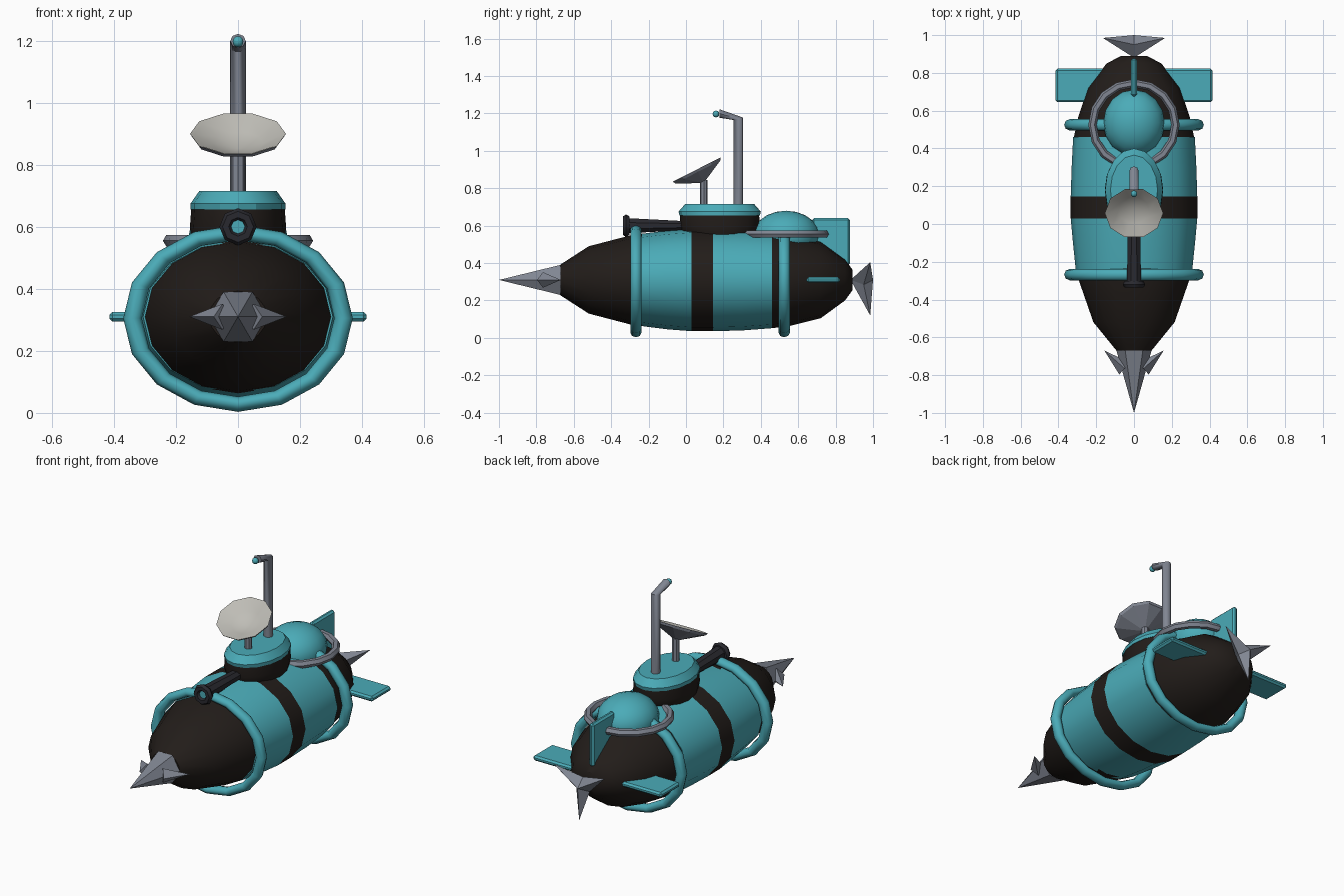
import bpy, bmesh
from math import sin, cos, pi, radians
from mathutils import Vector

if "Cube" in bpy.data.objects:
    bpy.data.objects.remove(bpy.data.objects["Cube"])


def material(name, r, g, b):
    m = bpy.data.materials.new(name)
    m.diffuse_color = (r, g, b, 1)
    m.use_nodes = True
    m.node_tree.nodes["Principled BSDF"].inputs["Base Color"].default_value = m.diffuse_color
    return m


TEAL = material("teal", 0.07, 0.41, 0.48)
BLACK = material("black", 0.016, 0.012, 0.010)
GUN = material("gunmetal", 0.022, 0.022, 0.028)
STEEL = material("steel", 0.22, 0.24, 0.29)
PALE = material("pale", 0.52, 0.51, 0.47)


def finish(ob, name, mat, angle=35):
    ob.name = ob.data.name = name
    ob.data.materials.append(mat)
    if angle:
        ob.data.shade_smooth()
        ob.data.set_sharp_from_angle(angle=radians(angle))
    return ob


def from_bmesh(bm, name, mat, angle=35):
    bmesh.ops.remove_doubles(bm, verts=bm.verts, dist=1e-5)
    bmesh.ops.recalc_face_normals(bm, faces=bm.faces)
    me = bpy.data.meshes.new(name)
    bm.to_mesh(me)
    bm.free()
    ob = bpy.data.objects.new(name, me)
    bpy.context.collection.objects.link(ob)
    return finish(ob, name, mat, angle)


def loft(name, rings, n, mat, angle=35, phase=0.0, caps=True):
    """Skin elliptical rings; each is (y1, z1, y2, z2, half_width) seen from the side."""
    bm = bmesh.new()
    loops = []
    for y1, z1, y2, z2, rx in rings:
        loop = []
        for i in range(n):
            a = 2 * pi * i / n + phase
            c, s = cos(a) / 2, sin(a)
            loop.append(bm.verts.new((rx * s, (y1 + y2) / 2 + (y2 - y1) * c,
                                      (z1 + z2) / 2 + (z2 - z1) * c)))
        loops.append(loop)
    for a, b in zip(loops, loops[1:]):
        for i in range(n):
            j = (i + 1) % n
            bm.faces.new((a[i], a[j], b[j], b[i]))
    if caps:
        for loop, ring in ((loops[0], rings[0]), (loops[-1], rings[-1])):
            if ring[4] > 0:
                bm.faces.new(loop)
    return from_bmesh(bm, name, mat, angle)


def along_y(z, stations):
    return [(y, z - h, y, z + h, w) for y, h, w in stations]


def flat(y, stations):
    return [(y - ry, z, y + ry, z, rx) for z, ry, rx in stations]


def torus(name, loc, major, minor, n, m, mat, upright=False, squash=1):
    bpy.ops.mesh.primitive_torus_add(location=loc, rotation=(pi / 2 if upright else 0, 0, 0),
                                     major_radius=major, minor_radius=minor,
                                     major_segments=n, minor_segments=m)
    ob = bpy.context.object
    ob.scale.y = squash
    return finish(ob, name, mat, 50)


def box(name, lo, hi, mat, bevel=0.01):
    bm = bmesh.new()
    bmesh.ops.create_cube(bm, size=1)
    lo, hi = Vector(lo), Vector(hi)
    for v in bm.verts:
        v.co = (lo + hi) / 2 + v.co * (hi - lo)
    bmesh.ops.bevel(bm, geom=bm.edges[:], offset=bevel, segments=1, affect='EDGES')
    return from_bmesh(bm, name, mat, 0)


# Hull in painted sections: (y, half height, half width)
Z = 0.31
sections = {
    "nose_hull": (BLACK, [(-0.67, 0.083, 0.093), (-0.52, 0.18, 0.215),
                          (-0.29, 0.24, 0.295), (-0.235, 0.247, 0.305)]),
    "front_hull": (TEAL, [(-0.265, 0.243, 0.306), (-0.1, 0.264, 0.323), (0.03, 0.274, 0.335)]),
    "hull_stripe": (BLACK, [(0.03, 0.274, 0.335), (0.145, 0.274, 0.335)]),
    "rear_hull": (TEAL, [(0.145, 0.274, 0.335), (0.3, 0.27, 0.33), (0.46, 0.258, 0.322)]),
    "tail_hull": (BLACK, [(0.46, 0.258, 0.318), (0.56, 0.245, 0.297), (0.72, 0.205, 0.245),
                          (0.85, 0.11, 0.145), (0.89, 0.055, 0.068)]),
}
for name, (mat, stations) in sections.items():
    loft(name, along_y(Z, stations), 16, mat)

# Hull hoops
for name, y in (("front_hoop", -0.268), ("rear_hoop", 0.525)):
    torus(name, (0, y, 0.305), 0.34, 0.03, 16, 8, TEAL, True, 0.815)

# Nose spike with two side barbs
loft("nose_spike", along_y(Z, [(-0.67, 0.093, 0.093), (-1.0, 0, 0)]), 6, STEEL, 0, pi / 6)
for side, sx in (("left", -1), ("right", 1)):
    base, tip = Vector((sx * 0.05, -0.765, Z)), Vector((sx * 0.157, -0.67, Z))
    d = tip - base
    bpy.ops.mesh.primitive_cone_add(vertices=4, radius1=0.042, depth=d.length,
                                    location=(base + tip) / 2)
    ob = bpy.context.object
    ob.rotation_euler = d.to_track_quat('Z', 'Y').to_euler()
    finish(ob, side + "_barb", STEEL, 0)

# Three-bladed propeller
bm = bmesh.new()
front, back = bm.verts.new((0, 0.88, Z)), bm.verts.new((0, 1.0, Z))
star = []
for i in range(6):
    a = -pi / 2 + i * pi / 3
    r, y = ((0.19, 0.985), (0.05, 0.95))[i % 2]
    star.append(bm.verts.new((r * cos(a), y, Z + r * sin(a))))
for i in range(6):
    for apex in (front, back):
        bm.faces.new((apex, star[i], star[(i + 1) % 6]))
from_bmesh(bm, "propeller", STEEL, 0)

# Tail fins
box("left_fin", (-0.415, 0.645, 0.295), (-0.1, 0.823, 0.325), TEAL)
box("right_fin", (0.1, 0.645, 0.295), (0.415, 0.823, 0.325), TEAL)
box("upright_fin", (-0.015, 0.675, 0.39), (0.015, 0.877, 0.64), TEAL)

# Rear dome and its collar
bpy.ops.mesh.primitive_uv_sphere_add(segments=16, ring_count=10, location=(0, 0.535, 0.55))
bpy.context.object.scale = (0.163, 0.177, 0.13)
finish(bpy.context.object, "dome", TEAL, 60)
torus("dome_collar", (0, 0.525, 0.555), 0.22, 0.022, 16, 6, STEEL)

# Tower and cap
loft("tower", flat(0.18, [(0.53, 0.18, 0.14), (0.57, 0.205, 0.152), (0.6, 0.215, 0.155),
                          (0.668, 0.21, 0.15)]), 16, BLACK)
loft("tower_cap", flat(0.18, [(0.655, 0.215, 0.153), (0.675, 0.22, 0.153),
                              (0.715, 0.185, 0.125)]), 16, TEAL, 25)

# Gun
loft("gun_barrel", along_y(0.6, [(-0.32, 0.044, 0.04), (0.0, 0.026, 0.036)]), 8, GUN, 0, pi / 8)
torus("gun_muzzle", (0, -0.32, 0.6), 0.04, 0.02, 8, 6, GUN, True)
loft("gun_bore", along_y(0.6, [(-0.324, 0.03, 0.03), (-0.315, 0.03, 0.03)]), 8, TEAL, 0)

# Dish on a post
loft("dish_post", flat(0.095, [(0.7, 0.02, 0.022), (0.845, 0.02, 0.022)]), 8, STEEL)
centre, along, normal = Vector((0.057, 0.9)), Vector((0.891, 0.454)), Vector((-0.454, 0.891))


def dish_ring(radius, height):
    c = centre + normal * height
    return (*(c - along * radius), *(c + along * radius), radius * 1.03)


loft("dish_back", [dish_ring(0.02, -0.072), dish_ring(0.142, -0.014), dish_ring(0.15, 0)],
     10, STEEL, 0, radians(18), False)
loft("dish_bowl", [dish_ring(0.15, 0), dish_ring(0.138, -0.004), dish_ring(0.08, -0.034),
                   dish_ring(0, -0.055)], 10, PALE, 40, radians(18), False)

# Periscope with lens
loft("periscope", [(0.255, 0.7, 0.305, 0.7, 0.025), (0.255, 1.165, 0.305, 1.178, 0.025),
                   (0.18, 1.177, 0.18, 1.222, 0.025)], 8, STEEL, 50, pi / 8 * 0)
bpy.ops.mesh.primitive_uv_sphere_add(segments=10, ring_count=6, radius=0.018,
                                     location=(0, 0.16, 1.197))
finish(bpy.context.object, "periscope_lens", TEAL, 60)
